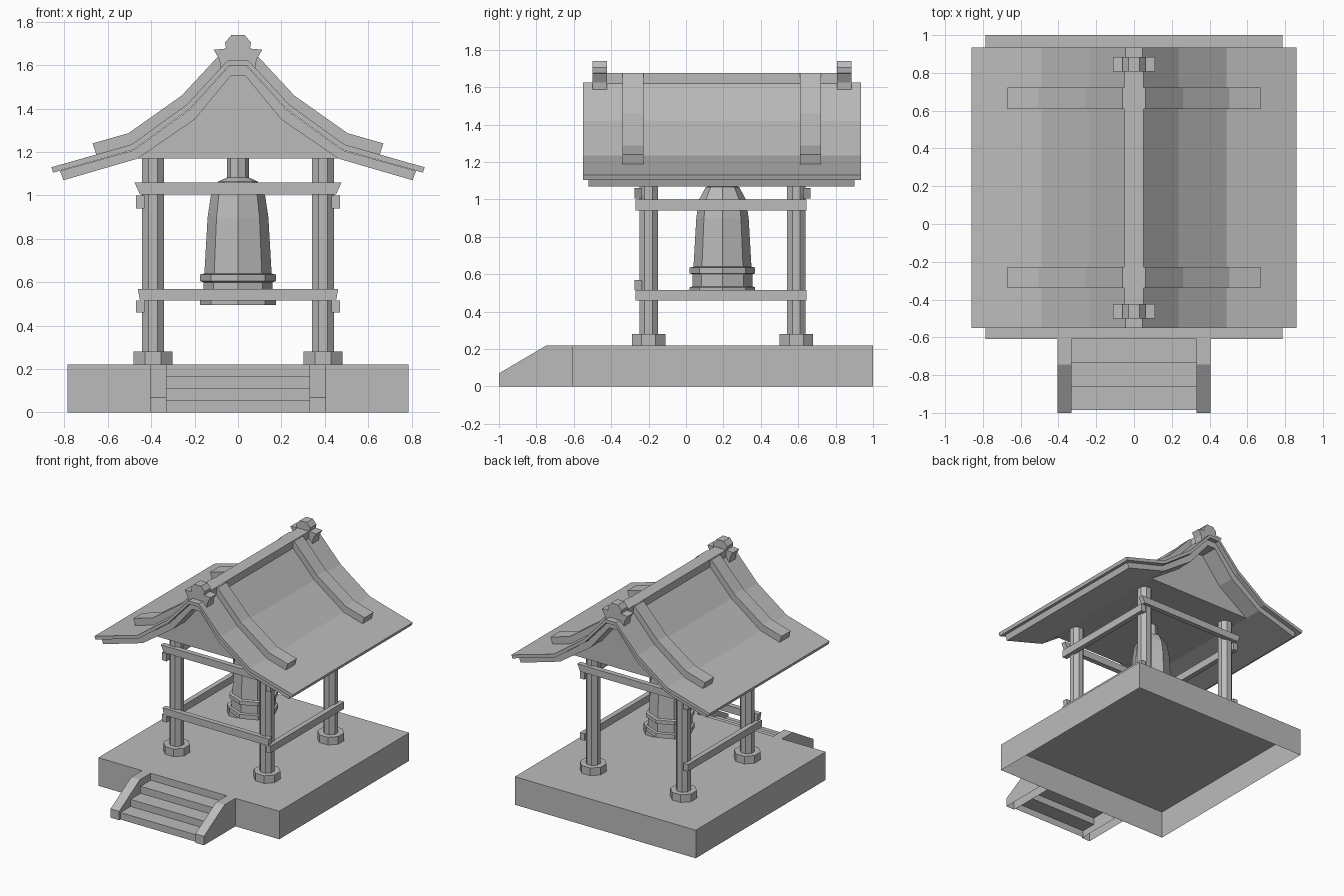
import bpy
import bmesh
import math
from mathutils import Matrix

cube = bpy.data.objects.get("Cube")
if cube:
    bpy.data.objects.remove(cube, do_unlink=True)

grey = bpy.data.materials.new("plain_grey")
grey.use_nodes = True
grey.diffuse_color = (0.5, 0.5, 0.5, 1)
grey.node_tree.nodes["Principled BSDF"].inputs["Base Color"].default_value = (0.5, 0.5, 0.5, 1)

MID_Y = 0.195   # centre of the pavilion along y
POST_X, POST_Y = 0.392, 0.395
DECK_Z, CEILING_Z = 0.22, 1.17


def finish(name, bm, open_bottom=False):
    bmesh.ops.recalc_face_normals(bm, faces=bm.faces)
    if open_bottom:
        low = [f for f in bm.faces if all(v.co.z < 0.001 for v in f.verts)]
        bmesh.ops.delete(bm, geom=low, context='FACES')
    mesh = bpy.data.meshes.new(name)
    bm.to_mesh(mesh)
    bm.free()
    mesh.materials.append(grey)
    obj = bpy.data.objects.new(name, mesh)
    bpy.context.collection.objects.link(obj)
    return obj


def prism(name, profile, axis, start, end, open_bottom=False):
    """Extrude a profile (across, z) along the x or y axis."""
    bm = bmesh.new()

    def place(p, t):
        return (t, p[0], p[1]) if axis == 'x' else (p[0], t, p[1])
    a = [bm.verts.new(place(p, start)) for p in profile]
    b = [bm.verts.new(place(p, end)) for p in profile]
    bm.faces.new(a)
    bm.faces.new(b[::-1])
    for i in range(len(a)):
        j = (i + 1) % len(a)
        bm.faces.new((a[i], b[i], b[j], a[j]))
    return finish(name, bm, open_bottom)


def box(name, x, y, z, open_bottom=False):
    rect = [(x[0], z[0]), (x[1], z[0]), (x[1], z[1]), (x[0], z[1])]
    return prism(name, rect, 'y', y[0], y[1], open_bottom)


def lathe(name, profile, x, y, turn=0.0):
    """Eight-sided solid from (radius, z) rings."""
    bm = bmesh.new()
    rings = []
    for r, z in profile:
        angles = [turn + k * math.pi / 4 for k in range(8)]
        rings.append([bm.verts.new((x + r * math.cos(t), y + r * math.sin(t), z)) for t in angles])
    for low, high in zip(rings, rings[1:]):
        for k in range(8):
            n = (k + 1) % 8
            bm.faces.new((low[k], low[n], high[n], high[k]))
    bm.faces.new(rings[0][::-1])
    bm.faces.new(rings[-1])
    return finish(name, bm)


def mirrored(half):
    """Close a right-hand line into a left-right symmetric one."""
    return half + [(-x, z) for x, z in reversed(half)]


# Platform, hollow underneath
box("platform", (-0.785, 0.785), (-0.61, 1.0), (0, DECK_Z), True)

# Stairs with sloping side walls
steps = [(-0.61, 0), (-0.985, 0)]
for i in range(3):
    front = -0.985 + 0.125 * i
    top = DECK_Z / 4 * (i + 1)
    steps += [(front, top), (front + 0.125, top)]
prism("steps", steps, 'x', -0.33, 0.33, True)
cheek = [(-0.61, 0), (-1.0, 0), (-1.0, 0.07), (-0.745, DECK_Z), (-0.61, DECK_Z)]
for side, s in (("left", 1), ("right", -1)):
    prism(side + "_stair_wall", cheek, 'x', 0.33 * s, 0.405 * s, True)

# Posts on octagonal footings
flat = math.pi / 8
for side, s in (("left", 1), ("right", -1)):
    for end, e in (("front", -1), ("back", 1)):
        px, py = POST_X * s, MID_Y + POST_Y * e
        lathe(f"{end}_{side}_footing", [(0.097, DECK_Z), (0.097, 0.28)], px, py, flat)
        lathe(f"{end}_{side}_post", [(0.054, 0.28), (0.054, CEILING_Z)], px, py, flat)

# Cross beams with slanted ends; the back has no lower beam


def cross_beam(name, e, low, high, short, long):
    shape = [(-short, low), (short, low), (long, high), (-long, high)]
    prism(name, shape, 'y', MID_Y + e * 0.43, MID_Y + e * 0.47)


cross_beam("front_upper_beam", -1, 1.005, 1.06, 0.452, 0.477)
cross_beam("back_upper_beam", 1, 1.005, 1.06, 0.452, 0.477)
cross_beam("front_lower_beam", -1, 0.515, 0.57, 0.452, 0.462)
for side, s in (("left", 1), ("right", -1)):
    for level, z in (("upper", (0.94, 1.0)), ("lower", (0.46, 0.515))):
        box(f"{side}_{level}_beam", sorted((s * 0.43, s * 0.47)), (-0.27, 0.645), z)

# Bell and its hanger
bell = [(0.175, 0.495), (0.175, 0.53), (0.16, 0.535), (0.16, 0.6), (0.175, 0.605),
        (0.175, 0.635), (0.155, 0.64), (0.14, 0.9), (0.125, 1.0), (0.09, 1.065), (0.045, 1.085)]
lathe("bell", bell, 0, MID_Y)
lathe("bell_hanger", [(0.05, 1.075), (0.05, CEILING_Z)], 0, MID_Y)

# Roof: tiled slab, thinner-edged lining, gable block
top = [(0.045, 1.625), (0.235, 1.42), (0.49, 1.235), (0.86, 1.13)]
middle = [(0.04, 1.6), (0.225, 1.397), (0.483, 1.21), (0.852, 1.105)]
lining = [(0.04, 1.598), (0.224, 1.395), (0.482, 1.208), (0.82, 1.113)]
under = [(0.035, 1.55), (0.2, 1.35), (0.462, CEILING_Z), (0.805, 1.07)]


def slab(name, upper, lower, y0, y1):
    left = upper + lower[::-1]
    right = [(-x, z) for x, z in lower] + [(-x, z) for x, z in reversed(upper)]
    prism(name, left + right, 'y', y0, y1)


slab("roof_slab", top, middle, -0.55, 0.935)
slab("roof_lining", lining, under, -0.52, 0.9)
gable = [(0.47, CEILING_Z), (0.2, 1.355), (0.035, 1.555)]
prism("gable_block", mirrored(gable), 'y', -0.37, 0.755)

# Raised ribs on both slopes
rib = [(0.04, 1.675), (0.06, 1.675), (0.26, 1.46), (0.505, 1.287), (0.67, 1.24), (0.652, 1.185),
       (0.483, 1.23), (0.23, 1.41), (0.04, 1.61)]
for end, y in (("front", -0.34), ("back", 0.61)):
    for side, s in (("left", 1), ("right", -1)):
        prism(f"{end}_{side}_rib", [(x * s, z) for x, z in rib], 'y', y, y + 0.112)

# Ridge beam and end ornaments
box("ridge_beam", (-0.05, 0.05), (-0.49, 0.875), (1.6, 1.677))
ornament = [(0.03, 1.74), (0.06, 1.705), (0.055, 1.677), (0.112, 1.672),
            (0.085, 1.625), (0.08, 1.585), (0.045, 1.6)]
for end, y in (("front", -0.5), ("back", 0.808)):
    prism(end + "_ridge_ornament", mirrored(ornament), 'y', y, y + 0.077)
